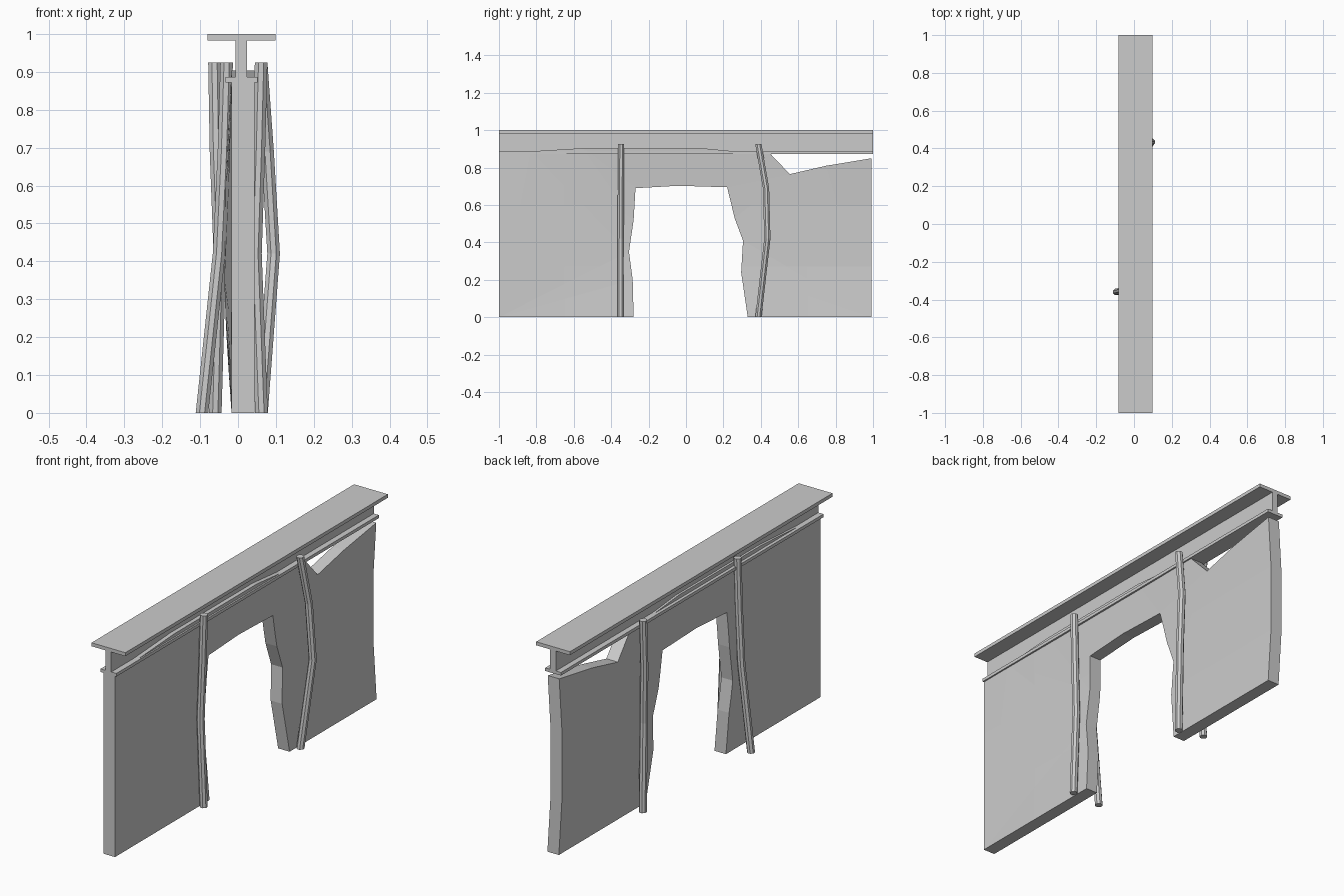
import bpy, bmesh, math
from mathutils import Vector

if "Cube" in bpy.data.objects:
    bpy.data.objects.remove(bpy.data.objects["Cube"])


def new_object(name, bm):
    bmesh.ops.recalc_face_normals(bm, faces=bm.faces)
    mesh = bpy.data.meshes.new(name)
    bm.to_mesh(mesh)
    bm.free()
    obj = bpy.data.objects.new(name, mesh)
    bpy.context.collection.objects.link(obj)
    return obj


def extrude_profile(points, offset):
    bm = bmesh.new()
    face = bm.faces.new([bm.verts.new(p) for p in points])
    out = bmesh.ops.extrude_face_region(bm, geom=[face], use_keep_orig=True)
    verts = [g for g in out["geom"] if isinstance(g, bmesh.types.BMVert)]
    bmesh.ops.translate(bm, verts=verts, vec=offset)
    return bm


# Steel I-beam across the top
half = [(0.090, 1.0), (0.090, 0.983), (0.015, 0.983),
        (0.015, 0.887), (0.042, 0.887), (0.042, 0.872)]
section = half + [(-x, z) for x, z in reversed(half)]
bm = extrude_profile([(x + 0.009, -1, z) for x, z in section], (0, 2, 0))
new_object("steel_beam", bm)

# Wall panel with a ragged doorway and a broken upper corner
outline = [(-1, 0), (-0.28, 0), (-0.285, 0.2), (-0.305, 0.35), (-0.28, 0.52),
           (-0.27, 0.69), (-0.04, 0.703), (0.22, 0.695), (0.26, 0.53),
           (0.305, 0.41), (0.295, 0.24), (0.33, 0), (0.993, 0),
           (0.993, 0.85), (0.75, 0.81), (0.555, 0.765), (0.45, 0.875),
           (0.25, 0.888), (0.08, 0.904), (-0.55, 0.904), (-0.83, 0.887),
           (-1, 0.875)]
bm = extrude_profile([(-0.017, y, z) for y, z in outline], (0.061, 0, 0))
bmesh.ops.triangulate(bm, faces=bm.faces)
cuts = [((0, 0, z), (0, 0, 1)) for z in (0.27, 0.6)]
cuts += [((0, y, 0), (0, 1, 0)) for y in (-0.65, 0.65)]
for co, no in cuts:
    bmesh.ops.bisect_plane(bm, geom=bm.verts[:] + bm.edges[:] + bm.faces[:],
                           plane_co=co, plane_no=no)
# Bow the panel sideways, keeping its left end straight
for v in bm.verts:
    height = min(max(v.co.z / 0.875, 0), 1)
    v.co.x -= 0.02 * math.sin(math.pi * height) * min(1, (v.co.y + 1) / 0.7)
new_object("broken_wall", bm)


# Crooked eight-sided posts on both sides of the wall
def post(name, path, radius=0.018, sides=8):
    bm = bmesh.new()
    rings = []
    for c in map(Vector, path):
        ring = []
        for i in range(sides):
            a = 2 * math.pi * (i + 0.5) / sides
            ring.append(bm.verts.new(
                c + Vector((math.cos(a), math.sin(a), 0)) * radius))
        rings.append(ring)
    for low, high in zip(rings, rings[1:]):
        for i in range(sides):
            j = (i + 1) % sides
            bm.faces.new((low[i], low[j], high[j], high[i]))
    bm.faces.new(rings[0][::-1])
    bm.faces.new(rings[-1])
    new_object(name, bm)


post("left_post_front", [(-0.095, -0.36, 0), (-0.05, -0.35, 0.42),
                         (-0.037, -0.35, 0.69), (-0.03, -0.35, 0.925)])
post("left_post_back", [(-0.06, 0.415, 0), (-0.048, 0.39, 0.42),
                        (-0.058, 0.40, 0.69), (-0.062, 0.415, 0.925)])
post("right_post_front", [(0.062, -0.35, 0), (0.046, -0.35, 0.42),
                          (0.055, -0.348, 0.69), (0.061, -0.347, 0.925)])
post("right_post_back", [(0.062, 0.387, 0), (0.094, 0.435, 0.42),
                         (0.078, 0.428, 0.69), (0.061, 0.387, 0.925)])
